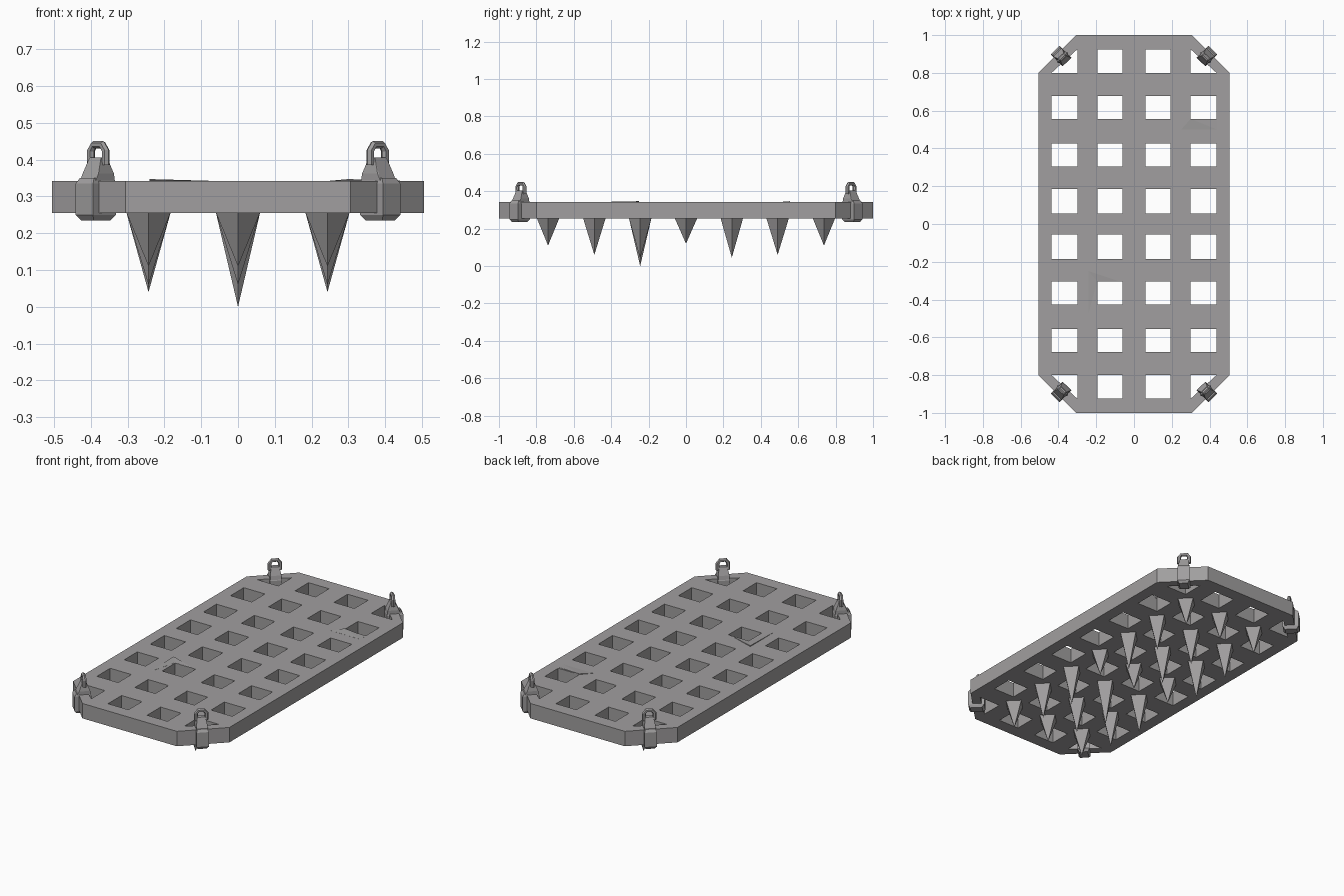
import bpy, bmesh, math
from mathutils import Vector, Matrix

if "Cube" in bpy.data.objects:
    bpy.data.objects.remove(bpy.data.objects["Cube"])

metal = bpy.data.materials.new("grey_metal")
metal.diffuse_color = (0.355, 0.345, 0.348, 1)
metal.use_nodes = True
metal.node_tree.nodes["Principled BSDF"].inputs["Base Color"].default_value = metal.diffuse_color


def finish(name, bm):
    bmesh.ops.recalc_face_normals(bm, faces=bm.faces)
    me = bpy.data.meshes.new(name)
    bm.to_mesh(me)
    bm.free()
    ob = bpy.data.objects.new(name, me)
    bpy.context.collection.objects.link(ob)
    me.materials.append(metal)
    return ob


def loft(bm, lower, z0, upper, z1):
    a = [bm.verts.new((x, y, z0)) for x, y in lower]
    b = [bm.verts.new((x, y, z1)) for x, y in upper]
    n = len(a)
    bm.faces.new(a)
    bm.faces.new(b)
    for i in range(n):
        j = (i + 1) % n
        bm.faces.new((a[i], a[j], b[j], b[i]))


def hull(bm, pts):
    vs = [bm.verts.new(p) for p in pts]
    bmesh.ops.convex_hull(bm, input=vs)
    loose = [v for v in vs if v.is_valid and not v.link_faces]
    bmesh.ops.delete(bm, geom=loose, context='VERTS')


def rect(x0, x1, y0, y1):
    return [(x0, y0), (x1, y0), (x1, y1), (x0, y1)]


SIGNS = [(sx, sy) for sx in (1, -1) for sy in (1, -1)]

# Eight-sided plate
bm = bmesh.new()
outline = [(0.305, 1), (0.505, 0.8), (0.505, -0.8), (0.305, -1),
           (-0.305, -1), (-0.505, -0.8), (-0.505, 0.8), (-0.305, 1)]
loft(bm, outline, 0.255, outline, 0.342)
plate = finish("lattice_plate", bm)

# Straight holes; the corner ones are cut off by the rim
cols = [(0.06, 0.192), (0.30, 0.437)]
rows = [(0.055, 0.185), (0.305, 0.425), (0.555, 0.677), (0.80, 0.925)]
bm = bmesh.new()
for sx, sy in SIGNS:
    for i, (x0, x1) in enumerate(cols):
        for j, (y0, y1) in enumerate(rows):
            pts = rect(x0, x1, y0, y1)
            if i == 1 and j == 3:
                pts = [(x0, y0), (x1, y0), (x0, y1)]
            pts = [(x * sx, y * sy) for x, y in pts]
            loft(bm, pts, 0.2, pts, 0.4)
cutter = finish("hole_cutter", bm)
cutter.hide_render = True
mod = plate.modifiers.new("holes", 'BOOLEAN')
mod.operation = 'DIFFERENCE'
mod.solver = 'EXACT'
mod.object = cutter
bpy.context.view_layer.objects.active = plate
bpy.ops.object.modifier_apply(modifier=mod.name)
bpy.data.objects.remove(cutter)

# Diamond spikes under every bar crossing, lengths varying by row
tips = {-0.7375: 0.11, -0.49: 0.06, -0.245: 0.04, 0: 0.12,
        0.245: 0.045, 0.49: 0.06, 0.7375: 0.11}
bm = bmesh.new()
for y, tip in tips.items():
    for x in (-0.243, 0, 0.243):
        t = 0.0 if (x == 0 and y == -0.245) else tip
        r = 0.06
        hull(bm, [(x, y, t), (x + r, y, 0.256), (x - r, y, 0.256),
                  (x, y + r, 0.256), (x, y - r, 0.256)])
finish("spikes", bm)

# Two shallow bent ridges on the top
bm = bmesh.new()
for peak, ring in (((0.30, 0.557), [(0.25, 0.50), (0.44, 0.50), (0.44, 0.545)]),
                   ((-0.24, -0.25), [(-0.08, -0.303), (-0.195, -0.303)]),
                   ((-0.24, -0.25), [(-0.195, -0.303), (-0.24, -0.47)])):
    hull(bm, [(*peak, 0.347), (*peak, 0.336)] +
         [(x, y, z) for x, y in ring for z in (0.336, 0.3425)])
finish("bent_ridges", bm)


def block(bm, levels):
    """Convex block from (z, half width, radial min, radial max) levels."""
    hull(bm, [(s * w, y, z) for z, w, y0, y1 in levels for s in (-1, 1) for y in (y0, y1)])


# Corner clamps with lifting eyes (local x along the rim, y outwards)
for k, (sx, sy) in enumerate(SIGNS):
    out = Vector((sx * 0.7, sy * 0.714, 0)).normalized()
    along = Vector((out.y, -out.x, 0))
    m = Matrix((along, out, (0, 0, 1))).transposed().to_4x4()
    m.translation = (sx * 0.385, sy * 0.888, 0)
    bm = bmesh.new()
    # strap around the rim
    block(bm, [(0.235, 0.024, -0.03, 0.035), (0.25, 0.033, -0.043, 0.046),
               (0.335, 0.033, -0.043, 0.046), (0.35, 0.027, -0.036, 0.036)])
    # tapered neck
    block(bm, [(0.34, 0.030, -0.042, 0.034), (0.362, 0.030, -0.038, 0.022),
               (0.405, 0.022, -0.020, 0.004)])
    # lifting eye: six-sided rod swept along an arch
    path = [(-0.028, 0.385), (-0.028, 0.424), (-0.016, 0.440),
            (0.016, 0.440), (0.028, 0.424), (0.028, 0.385)]
    loops = []
    for i, (px, pz) in enumerate(path):
        a, b = path[max(i - 1, 0)], path[min(i + 1, len(path) - 1)]
        d = Vector((b[0] - a[0], b[1] - a[1])).normalized()
        loops.append([bm.verts.new((px - d.y * 0.011 * math.cos(q), -0.008 + 0.011 * math.sin(q),
                                    pz + d.x * 0.011 * math.cos(q)))
                      for q in [n * math.pi / 3 for n in range(6)]])
    for a, b in zip(loops, loops[1:]):
        for i in range(6):
            j = (i + 1) % 6
            bm.faces.new((a[i], a[j], b[j], b[i]))
    bm.faces.new(loops[0])
    bm.faces.new(loops[-1])
    bm.transform(m)
    finish("corner_clamp_%d" % (k + 1), bm)
